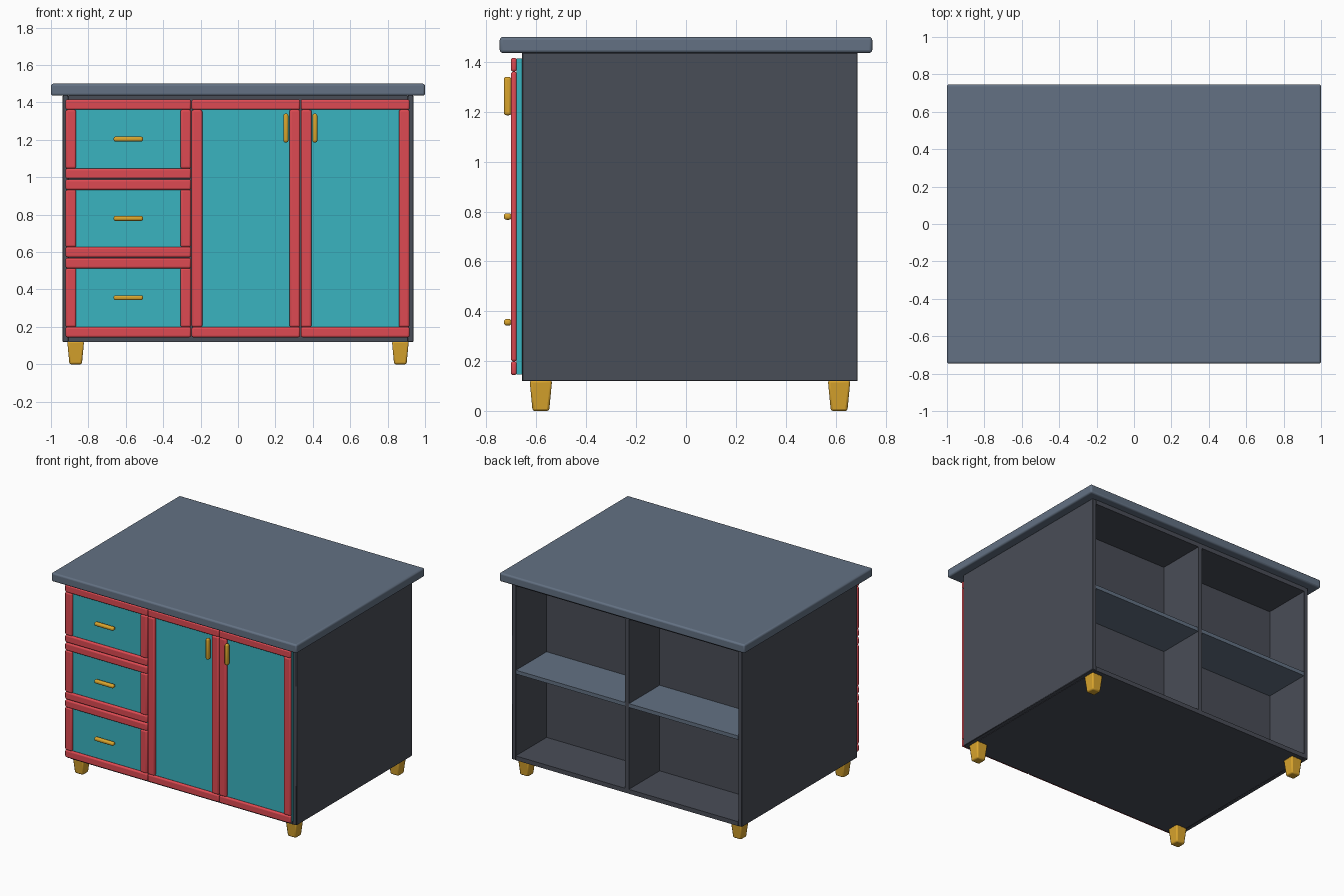
import bpy, bmesh

if "Cube" in bpy.data.objects:
    bpy.data.objects.remove(bpy.data.objects["Cube"])


def srgb(r, g, b):
    def lin(c):
        c /= 255
        return c / 12.92 if c <= 0.04045 else ((c + 0.055) / 1.055) ** 2.4
    return (lin(r), lin(g), lin(b), 1.0)


def material(name, rgb):
    m = bpy.data.materials.new(name)
    m.diffuse_color = srgb(*rgb)
    m.use_nodes = True
    m.node_tree.nodes["Principled BSDF"].inputs["Base Color"].default_value = m.diffuse_color
    return m


SLATE = material("slate blue", (99, 113, 131))
CHARCOAL = material("charcoal", (73, 77, 87))
TEAL = material("teal", (58, 180, 192))
RED = material("red", (222, 74, 82))
GOLD = material("gold", (218, 165, 45))


def box(name, mat, x, y, z, bevel=0.0, segments=2, taper=1.0):
    """Box from (min, max) ranges; taper shrinks the bottom face."""
    bm = bmesh.new()
    bmesh.ops.create_cube(bm, size=1)
    cx, cy = sum(x) / 2, sum(y) / 2
    for v in bm.verts:
        k = taper if v.co.z < 0 else 1.0
        v.co = (cx + v.co.x * (x[1] - x[0]) * k,
                cy + v.co.y * (y[1] - y[0]) * k,
                sum(z) / 2 + v.co.z * (z[1] - z[0]))
    mesh = bpy.data.meshes.new(name)
    bm.to_mesh(mesh)
    bm.free()
    ob = bpy.data.objects.new(name, mesh)
    bpy.context.collection.objects.link(ob)
    mesh.materials.append(mat)
    if bevel:
        mod = ob.modifiers.new("bevel", 'BEVEL')
        mod.width, mod.segments = bevel, segments
        bpy.context.view_layer.objects.active = ob
        ob.select_set(True)
        bpy.ops.object.shade_smooth_by_angle(angle=0.6)
        ob.select_set(False)
    return ob


# Main extents
W, FRONT, BACK = 0.938, -0.657, 0.688
BOTTOM, TOP, T = 0.12, 1.436, 0.032
MID = 0.33                                   # back wall of the open bays

# Worktop
box("worktop", SLATE, (-1, 1), (-0.747, 0.747), (TOP, 1.5), 0.012, 3)

# Carcass panels
for side, s in (("left", -1), ("right", 1)):
    box(side + "_side_panel", CHARCOAL, sorted((s * W, s * (W - T))),
        (FRONT, BACK), (BOTTOM, TOP), 0.003, 1)
IN = (-W + T, W - T)
box("bottom_panel", CHARCOAL, IN, (FRONT, BACK), (BOTTOM, BOTTOM + T))
box("top_panel", CHARCOAL, IN, (FRONT, BACK), (TOP - T, TOP))
box("front_panel", CHARCOAL, IN, (FRONT, FRONT + 0.02), (BOTTOM + T, TOP - T))
box("bay_back_panel", CHARCOAL, IN, (MID - 0.02, MID), (BOTTOM + T, TOP - T))
box("bay_divider", CHARCOAL, (-T / 2, T / 2), (MID, BACK), (BOTTOM + T, TOP - T))

# Open shelves at the back
for side, x in (("left", (-W + T, -T / 2)), ("right", (T / 2, W - T))):
    box(side + "_shelf", SLATE, x, (MID, BACK - 0.002), (0.755, 0.783))


def framed_front(name, x, z, rail=0.055):
    """Flat panel with a raised rounded frame: full-width rails, stiles between."""
    fy = (-0.702, -0.678)
    box(name + "_panel", TEAL, (x[0] + 0.003, x[1] - 0.003),
        (-0.679, FRONT), (z[0] + 0.002, z[1] - 0.002))
    box(name + "_bottom_rail", RED, x, fy, (z[0], z[0] + rail), 0.01, 3)
    box(name + "_top_rail", RED, x, fy, (z[1] - rail, z[1]), 0.01, 3)
    inner = (z[0] + rail, z[1] - rail)
    box(name + "_left_stile", RED, (x[0], x[0] + rail + 0.002), fy, inner, 0.01, 3)
    box(name + "_right_stile", RED, (x[1] - rail - 0.002, x[1]), fy, inner, 0.01, 3)


HANDLE_Y = (-0.73, -0.70)

# Drawers, bottom to top; each handle is a horizontal bar in the middle
for name, z in (("lower_drawer", (0.144, 0.568)),
                ("middle_drawer", (0.572, 0.988)),
                ("upper_drawer", (0.992, 1.416))):
    framed_front(name, (-0.922, -0.251), z)
    c = sum(z) / 2
    box(name + "_handle", GOLD, (-0.665, -0.508), HANDLE_Y,
        (c - 0.013, c + 0.013), 0.01, 3)

# Doors with upright handles next to the meeting edge
for name, x, hx in (("left_door", (-0.248, 0.332), 0.256),
                    ("right_door", (0.336, 0.917), 0.411)):
    framed_front(name, x, (0.144, 1.416))
    box(name + "_handle", GOLD, (hx - 0.013, hx + 0.013), HANDLE_Y,
        (1.186, 1.34), 0.01, 3)
    # Plain section of panel stays open behind the handle

# Tapered feet
for sx, xname in ((-0.868, "left"), (0.868, "right")):
    for sy, yname in ((-0.582, "front"), (0.614, "back")):
        box(f"{yname}_{xname}_foot", GOLD, (sx - 0.045, sx + 0.045),
            (sy - 0.045, sy + 0.045), (0, BOTTOM + 0.003), 0.009, 2, taper=0.74)
